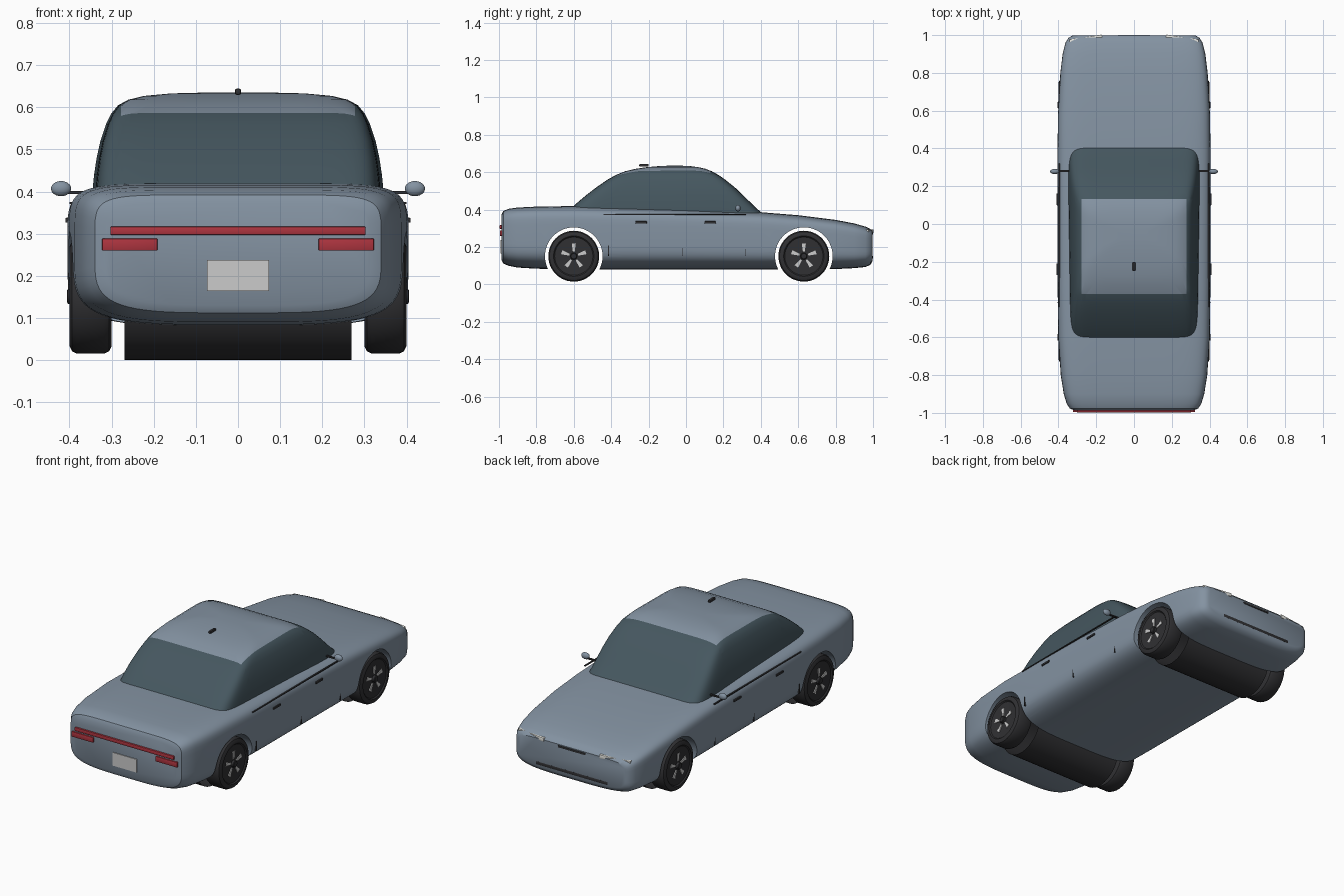
import bpy, bmesh, math
from mathutils import Matrix

if "Cube" in bpy.data.objects:
    bpy.data.objects.remove(bpy.data.objects["Cube"])


def mat(name, r, g, b):
    m = bpy.data.materials.new(name)
    m.diffuse_color = (r, g, b, 1)
    m.use_nodes = True
    m.node_tree.nodes["Principled BSDF"].inputs["Base Color"].default_value = m.diffuse_color
    return m


PAINT = mat("paint", .23, .29, .36)
GLASS = mat("glass", .06, .095, .115)
DARK = mat("dark", .03, .03, .033)
RED = mat("red", .42, .035, .05)
SILVER = mat("silver", .65, .65, .65)
LAMP = mat("lamp", .8, .8, .76)


def finish(name, bm, *mats, angle=35):
    bmesh.ops.recalc_face_normals(bm, faces=bm.faces)
    me = bpy.data.meshes.new(name)
    bm.to_mesh(me)
    bm.free()
    ob = bpy.data.objects.new(name, me)
    bpy.context.collection.objects.link(ob)
    for m in mats:
        me.materials.append(m)
    smooth(ob, angle)
    return ob


def smooth(ob, angle):
    bpy.ops.object.select_all(action='DESELECT')
    bpy.context.view_layer.objects.active = ob
    ob.select_set(True)
    bpy.ops.object.shade_smooth_by_angle(angle=math.radians(angle))


def loft(rings, caps=True):
    bm = bmesh.new()
    vs = [[bm.verts.new(p) for p in r] for r in rings]
    for a, b in zip(vs, vs[1:]):
        for i in range(len(a)):
            j = (i + 1) % len(a)
            bm.faces.new((a[i], a[j], b[j], b[i]))
    if caps:
        bm.faces.new(vs[0])
        bm.faces.new(vs[-1])
    return bm


def superellipse(t, n):
    c, s = math.cos(t), math.sin(t)
    return (math.copysign(abs(c) ** (2 / n), c), math.copysign(abs(s) ** (2 / n), s))


def box(name, loc, size, m, rot=None, bevel=.003):
    bm = bmesh.new()
    bmesh.ops.create_cube(bm, size=1, matrix=Matrix.Diagonal((*size, 1)))
    if bevel:
        bmesh.ops.bevel(bm, geom=bm.edges[:], offset=bevel, segments=2, affect='EDGES', profile=.5)
    bm.transform(Matrix.Translation(loc) @ (rot or Matrix()))
    return finish(name, bm, m)


def lathe_x(name, profile, y, z, m, s=1, caps=True, seg=48):
    # profile of (x, radius) turned about an axle along x
    rings = [[(s * x, y + r * math.cos(2 * math.pi * i / seg), z + r * math.sin(2 * math.pi * i / seg))
              for i in range(seg)] for x, r in profile]
    return finish(name, loft(rings, caps), m)


AXLES = (-.6, .63)
HUB = .151

# lower body: y, half width, bottom, top
stations = [(-.987, .315, .13, .372), (-.977, .34, .112, .392), (-.95, .357, .1, .404), (-.9, .372, .09, .411),
            (-.8, .388, .084, .416), (-.6, .401, .08, .419), (-.3, .405, .08, .411), (0, .405, .08, .403),
            (.4, .405, .08, .386), (.6, .402, .08, .37), (.8, .39, .082, .345), (.9, .378, .087, .326),
            (.96, .363, .093, .309), (.986, .347, .105, .297), (.998, .325, .125, .283)]
rings = []
for y, w, zb, zt in stations:
    ring = []
    for i in range(64):
        t = 2 * math.pi * (i + .5) / 64
        x, z = superellipse(t, 7 if math.sin(t) > 0 else 4)
        ring.append((w * x, y, (zb + zt) / 2 + z * (zt - zb) / 2))
    rings.append(ring)
body = finish("body", loft(rings), PAINT)

# wheel arches cut through the body
for y in AXLES:
    cutter = lathe_x("arch_cutter", [(-.6, .154), (.6, .154)], y, HUB, DARK)
    cutter.hide_render = True
    mod = body.modifiers.new("arch", 'BOOLEAN')
    mod.operation = 'DIFFERENCE'
    mod.solver = 'EXACT'
    mod.object = cutter
    bpy.context.view_layer.objects.active = body
    bpy.ops.object.modifier_apply(modifier=mod.name)
    bpy.data.objects.remove(cutter)
smooth(body, 35)

# cabin: z, rear y, front y, half width
levels = [(.36, -.66, .435, .349), (.40, -.62, .385, .346), (.44, -.578, .343, .342), (.48, -.53, .302, .336),
          (.52, -.478, .26, .327), (.56, -.42, .21, .314), (.585, -.375, .174, .302), (.605, -.325, .138, .286),
          (.618, -.27, .105, .262), (.627, -.21, .065, .225), (.633, -.14, .02, .16), (.635, -.09, -.03, .08)]
rings = []
for z, y0, y1, w in levels:
    ring = []
    for i in range(72):
        x, v = superellipse(2 * math.pi * (i + .5) / 72, 11 if z < .6 else 7)
        y = (y0 + y1) / 2 + v * (y1 - y0) / 2
        ring.append((w * x * (.995 + .04 * min(y, .1)), y, z))
    rings.append(ring)
bm = loft(rings)
for co, no in (((.278, 0, 0), (1, 0, 0)), ((-.278, 0, 0), (1, 0, 0)),
               ((0, .132, 0), (0, 1, 0)), ((0, -.37, 0), (0, 1, 0))):
    bmesh.ops.bisect_plane(bm, geom=bm.verts[:] + bm.edges[:] + bm.faces[:], plane_co=co, plane_no=no)
for f in bm.faces:
    c = f.calc_center_median()
    f.material_index = int(abs(c.x) < .278 and -.37 < c.y < .132 and c.z > .5)
finish("cabin", bm, GLASS, PAINT)

# wheels and open wheel-well tubes
tyre = [(.30, .1), (.30, .118), (.306, .13), (.318, .136), (.382, .136), (.394, .13), (.4, .118),
        (.4, .108), (.394, .102), (.39, .02)]
for y in AXLES:
    lathe_x("wheel_well", [(-.27, .151), (.27, .151)], y, HUB, DARK, caps=False)
    for s in (-1, 1):
        lathe_x("wheel", tyre, y, HUB, DARK, s)
        lathe_x("hub_cap", [(.385, .018), (.403, .018), (.406, .014)], y, HUB, DARK, s, seg=24)
        bm = bmesh.new()
        for k in range(5):
            a = math.pi / 2 + k * 2 * math.pi / 5
            pts = [(.024, -.005), (.068, -.011), (.068, .011), (.024, .005)]
            vs = [bm.verts.new((s * .396, y + r * math.cos(a) - t * math.sin(a),
                                HUB + r * math.sin(a) + t * math.cos(a))) for r, t in pts]
            f = bm.faces.new(vs)
            ext = bmesh.ops.extrude_face_region(bm, geom=[f])
            for v in ext["geom"]:
                if isinstance(v, bmesh.types.BMVert):
                    v.co.x -= s * .008
        finish("wheel_spokes", bm, SILVER)

# side details
for s in (-1, 1):
    for y in (-.24, .13):
        box("door_handle", (s * .404, y, .332), (.012, .062, .012), DARK)
    box("belt_line", (s * .396, -.06, .373), (.008, .76, .005), DARK, bevel=0)
    for y in (-.415, -.02, .32):
        box("door_gap", (s * .4, y, .18), (.008, .004, .055), DARK, bevel=0)
    # mirrors
    box("mirror_stalk", (s * .385, .28, .398), (.08, .01, .007), DARK, bevel=0)
    bm = bmesh.new()
    bmesh.ops.create_uvsphere(bm, u_segments=24, v_segments=12, radius=1)
    bm.transform(Matrix.Translation((s * .42, .278, .407)) @ Matrix.Diagonal((.024, .014, .018, 1)))
    finish("mirror", bm, PAINT)
    # lamps at both ends
    box("tail_lamp", (s * .257, -.982, .274), (.132, .026, .029), RED)
    box("headlamp", (s * .255, .979, .284), (.175, .022, .02), LAMP,
        Matrix.Rotation(-s * math.radians(8.5), 4, 'Z'))

box("tail_light_bar", (0, -.984, .307), (.606, .026, .02), RED)
box("number_plate", (0, -.985, .201), (.146, .012, .073), SILVER, bevel=0)
box("nose_slot", (0, .994, .272), (.17, .014, .012), DARK)
box("lower_intake", (0, .99, .145), (.44, .018, .018), DARK)
box("antenna", (0, -.225, .637), (.015, .05, .015), DARK, bevel=.005)
